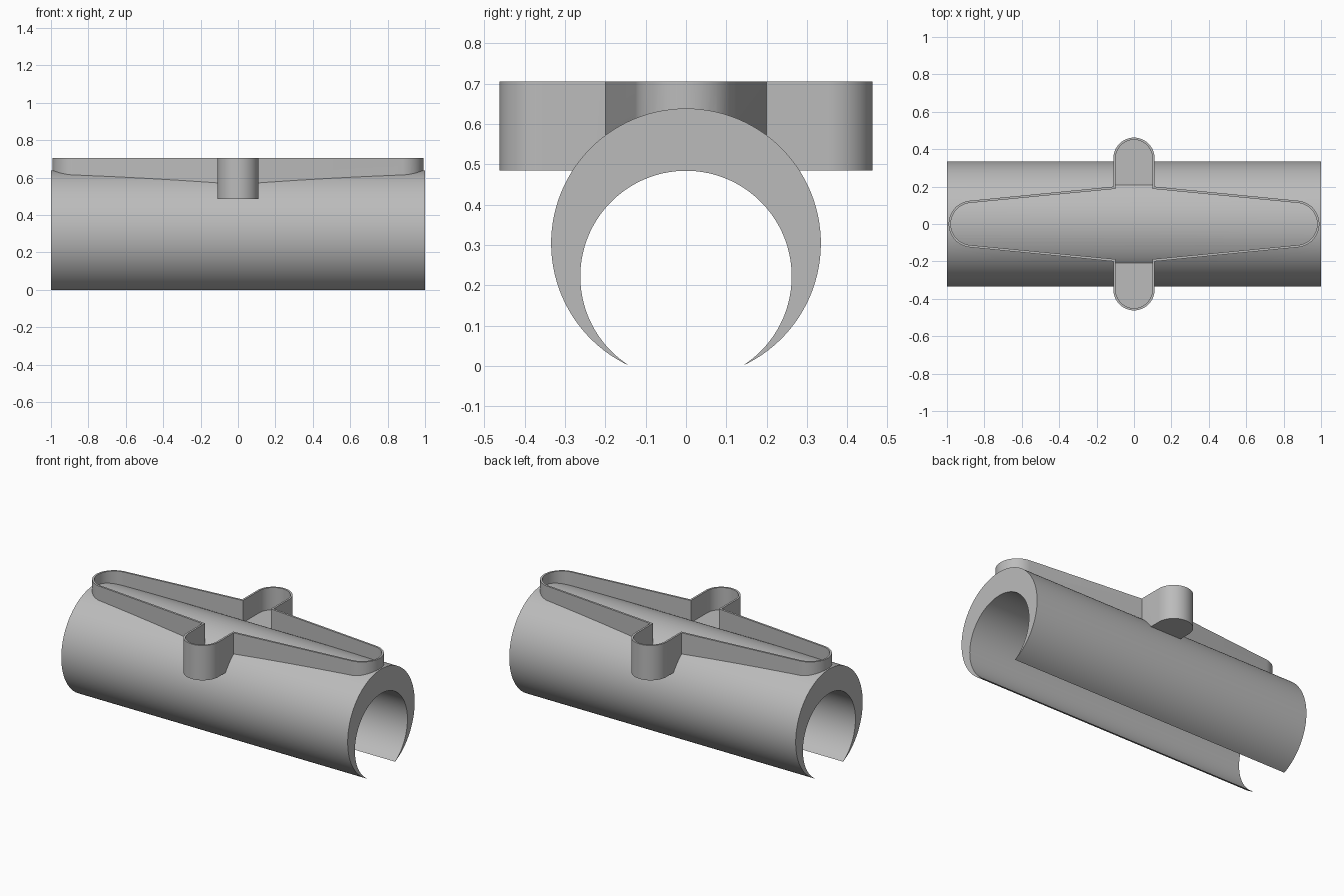
import bpy
import bmesh
from math import sin, cos, atan2, hypot, pi, radians

cube = bpy.data.objects.get("Cube")
if cube:
    bpy.data.objects.remove(cube, do_unlink=True)

grey = bpy.data.materials.new("plain_grey")
grey.use_nodes = True
COLOUR = (0.5, 0.5, 0.5, 1)
grey.diffuse_color = COLOUR
grey.node_tree.nodes["Principled BSDF"].inputs["Base Color"].default_value = COLOUR


def finish(name, bm):
    bmesh.ops.recalc_face_normals(bm, faces=bm.faces)
    mesh = bpy.data.meshes.new(name)
    bm.to_mesh(mesh)
    bm.free()
    obj = bpy.data.objects.new(name, mesh)
    mesh.materials.append(grey)
    bpy.context.collection.objects.link(obj)
    return obj


def arc(cx, cy, r, start, end, steps):
    return [(cx + r * cos(start + (end - start) * i / steps),
             cy + r * sin(start + (end - start) * i / steps)) for i in range(steps + 1)]


def bridge(bm, a, b):
    for i in range(len(a)):
        j = (i + 1) % len(a)
        bm.faces.new((a[i], a[j], b[j], b[i]))


# Open clip tube: two eccentric arcs meeting in thin lips at the ground
def make_tube():
    lip = 0.139

    def lip_arc(centre_z, steps):
        a = atan2(-centre_z, lip)
        return arc(0, centre_z, hypot(lip, centre_z), a, pi - a, steps)

    profile = lip_arc(0.304, 96) + lip_arc(0.222, 96)[-2:0:-1]
    bm = bmesh.new()
    left, right = ([bm.verts.new((x, y, z)) for y, z in profile] for x in (1, -1))
    bridge(bm, left, right)
    bm.faces.new(left)
    bm.faces.new(right)
    return finish("clip_tube", bm)


# Plan of the cross-shaped rim, drawn as one quarter and mirrored
def rim_outline(inset):
    arm = arc(0.866, 0, 0.125 - inset, 0, radians(84.5), 16)
    corner = [(0.11 - inset, 0.2 - inset)]
    lug = arc(0, 0.352, 0.11 - inset, 0, pi / 2, 16)
    quarter = arm + corner + lug
    half = quarter + [(-x, y) for x, y in quarter[-2::-1]]
    return half + [(x, -y) for x, y in half[-2:0:-1]]


# Thin-walled tray whose floor shows only in the two side lugs
def make_tray():
    bm = bmesh.new()

    def loop(inset, z):
        return [bm.verts.new((x, y, z)) for x, y in rim_outline(inset)]

    wall = 0.012
    loops = [loop(0, 0.485), loop(0, 0.705), loop(wall, 0.705), loop(wall, 0.565)]
    for a, b in zip(loops, loops[1:]):
        bridge(bm, a, b)
    bm.faces.new(loops[0])
    bm.faces.new(loops[-1])
    return finish("rim_tray", bm)


# Fuse the tray onto the tube
tube = make_tube()
tray = make_tray()
bpy.ops.object.select_all(action='DESELECT')
tube.select_set(True)
bpy.context.view_layer.objects.active = tube
union = tube.modifiers.new("fuse_tray", 'BOOLEAN')
union.operation = 'UNION'
union.solver = 'EXACT'
union.object = tray
bpy.ops.object.modifier_apply(modifier=union.name)
bpy.data.objects.remove(tray, do_unlink=True)
bpy.ops.object.shade_smooth_by_angle(angle=radians(30))
